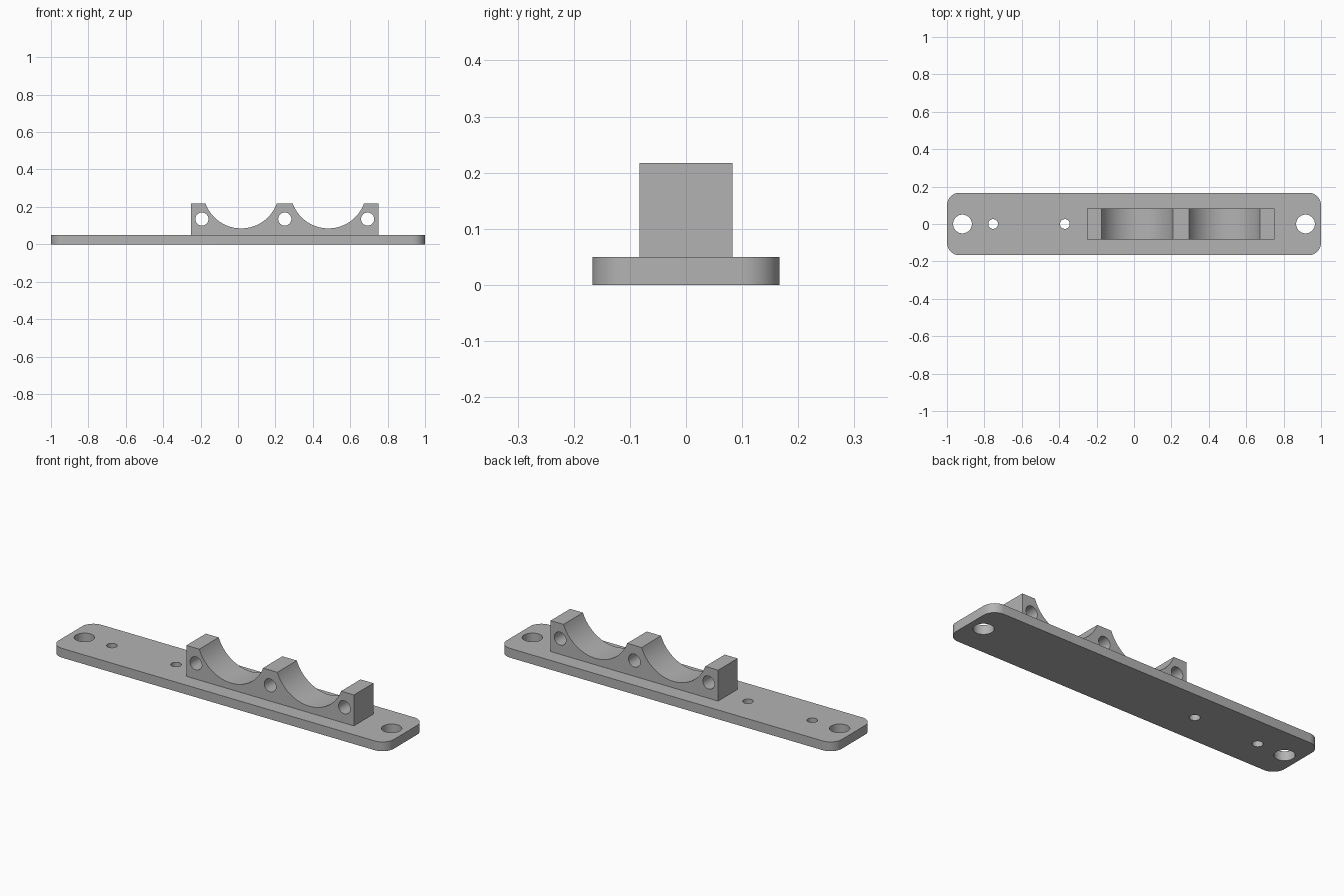
import bpy, bmesh
from math import pi, sin, cos, asin
from mathutils import Matrix, Vector

if "Cube" in bpy.data.objects:
    bpy.data.objects.remove(bpy.data.objects["Cube"])

GREY = (0.45, 0.45, 0.45, 1)
grey = bpy.data.materials.new("plain grey")
grey.use_nodes = True
grey.diffuse_color = GREY
grey.node_tree.nodes["Principled BSDF"].inputs["Base Color"].default_value = GREY

PLATE_TOP, BLOCK_TOP = 0.05, 0.217


def arc(cx, cy, r, start, end, steps):
    """Points along an arc, both ends included."""
    angles = [start + (end - start) * i / steps for i in range(steps + 1)]
    return [(cx + r * cos(a), cy + r * sin(a)) for a in angles]


def prism(name, outline, place, depth):
    """Extrude a closed 2D outline; place maps (u, v) to 3D, depth is a vector."""
    bm = bmesh.new()
    face = bm.faces.new([bm.verts.new(place(u, v)) for u, v in outline])
    top = bmesh.ops.extrude_face_region(bm, geom=[face])
    moved = [g for g in top["geom"] if isinstance(g, bmesh.types.BMVert)]
    bmesh.ops.translate(bm, verts=moved, vec=Vector(depth))
    bmesh.ops.recalc_face_normals(bm, faces=bm.faces)
    mesh = bpy.data.meshes.new(name)
    bm.to_mesh(mesh)
    bm.free()
    mesh.materials.append(grey)
    obj = bpy.data.objects.new(name, mesh)
    bpy.context.collection.objects.link(obj)
    return obj


def drill(obj, holes, axis_turn):
    """Cut round holes, each given as (location, radius)."""
    bm = bmesh.new()
    for location, radius in holes:
        bmesh.ops.create_cone(bm, cap_ends=True, segments=48, radius1=radius,
                              radius2=radius, depth=0.5,
                              matrix=Matrix.Translation(location) @ axis_turn)
    mesh = bpy.data.meshes.new("drill")
    bm.to_mesh(mesh)
    bm.free()
    mesh.materials.append(grey)
    cutter = bpy.data.objects.new("drill", mesh)
    cutter.hide_render = True
    bpy.context.collection.objects.link(cutter)
    mod = obj.modifiers.new("holes", "BOOLEAN")
    mod.operation, mod.solver, mod.object = "DIFFERENCE", "EXACT", cutter
    bpy.ops.object.select_all(action="DESELECT")
    bpy.context.view_layer.objects.active = obj
    obj.select_set(True)
    bpy.ops.object.modifier_apply(modifier=mod.name)
    bpy.data.objects.remove(cutter)
    bpy.ops.object.shade_smooth_by_angle(angle=pi / 6)


# Base plate with rounded corners
R, HALF_W = 0.067, 0.167
outline = []
for i, (sx, sy) in enumerate([(1, 1), (-1, 1), (-1, -1), (1, -1)]):
    outline += arc(sx * (1 - R), sy * (HALF_W - R), R, i * pi / 2, (i + 1) * pi / 2, 12)
plate = prism("base_plate", outline, lambda u, v: (u, v, 0), (0, 0, PLATE_TOP))

# Mounting holes at both ends and two small screw holes
drill(plate, [((-0.917, 0, 0), 0.05), ((0.917, 0, 0), 0.05),
              ((-0.753, 0, 0), 0.026), ((-0.37, 0, 0), 0.026)], Matrix())

# Cradle block with two round saddles open at the top
SADDLE_R, SADDLE_Z = 0.203, 0.288
half = asin((SADDLE_Z - BLOCK_TOP) / SADDLE_R)
outline = [(0.75, BLOCK_TOP), (0.75, PLATE_TOP), (-0.25, PLATE_TOP), (-0.25, BLOCK_TOP)]
for cx in (0.017, 0.483):
    outline += arc(cx, SADDLE_Z, SADDLE_R, pi + half, 2 * pi - half, 40)
block = prism("cradle_block", outline, lambda u, v: (u, -0.083, v), (0, 0.166, 0))

# Cross holes through the three posts
drill(block, [((x, 0, 0.135), 0.035) for x in (-0.193, 0.25, 0.693)],
      Matrix.Rotation(pi / 2, 4, "X"))
